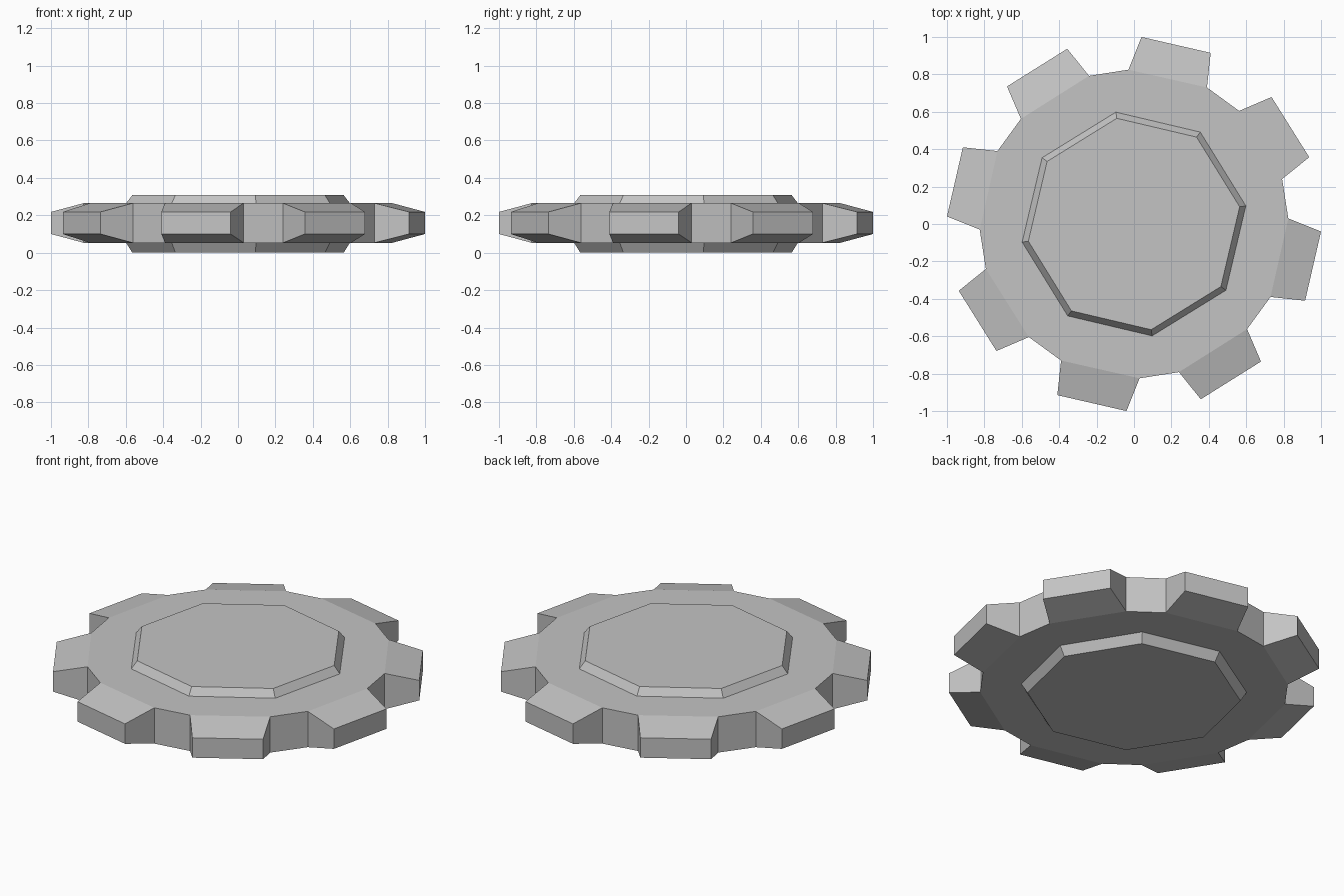
import bpy, bmesh, math
from mathutils import Matrix, Vector

cube = bpy.data.objects.get("Cube")
if cube:
    bpy.data.objects.remove(cube, do_unlink=True)

TEETH = 8
BODY_LOW, BODY_HIGH = 0.053, 0.265
TIP_LOW, TIP_HIGH = 0.10, 0.218

metal = bpy.data.materials.new("light_grey_metal")
metal.use_nodes = True
grey = (0.55, 0.55, 0.55, 1)
metal.diffuse_color = grey
metal.node_tree.nodes["Principled BSDF"].inputs["Base Color"].default_value = grey


def around(points):
    """Repeat flat points once per tooth, running counter-clockwise."""
    return [Matrix.Rotation(i * math.tau / TEETH, 2) @ Vector(p)
            for i in range(TEETH) for p in points]


def loft(bm, rings):
    """Join stacked (outline, height) rings into a capped solid; return the walls."""
    loops = [[bm.verts.new((p.x, p.y, z)) for p in outline] for outline, z in rings]
    bm.faces.new(loops[0][::-1])
    bm.faces.new(loops[-1])
    walls = []
    for low, high in zip(loops, loops[1:]):
        n = len(low)
        for i in range(n):
            j = (i + 1) % n
            walls.append(bm.faces.new((low[i], low[j], high[j], high[i])))
    return walls


def finish(bm, name):
    bmesh.ops.recalc_face_normals(bm, faces=bm.faces)
    mesh = bpy.data.meshes.new(name)
    bm.to_mesh(mesh)
    bm.free()
    mesh.materials.append(metal)
    bpy.context.collection.objects.link(bpy.data.objects.new(name, mesh))


# Toothed wheel: every second wall of the body is drawn out into a tapered tooth
root = around([(0.39, 0.73), (-0.03, 0.825)])
tips = around([(0.41, 0.915), (0.04, 1.0)])
bm = bmesh.new()
walls = loft(bm, [(root, BODY_LOW), (root, BODY_HIGH)])
for i in range(0, len(walls), 2):
    tooth = bmesh.ops.extrude_discrete_faces(bm, faces=[walls[i]])["faces"][0]
    for v in tooth.verts:
        end = min((i, i + 1), key=lambda k: (root[k] - v.co.xy).length)
        height = TIP_LOW if v.co.z < 0.15 else TIP_HIGH
        v.co = (*tips[end], height)
finish(bm, "toothed_wheel")

# Octagonal hub: bevelled plates standing out above and below the wheel
wide = around([(-0.097, 0.598)])
narrow = around([(-0.092, 0.565)])
bm = bmesh.new()
loft(bm, [(narrow, 0), (wide, BODY_LOW), (wide, BODY_HIGH), (narrow, 0.308)])
finish(bm, "octagonal_hub")
